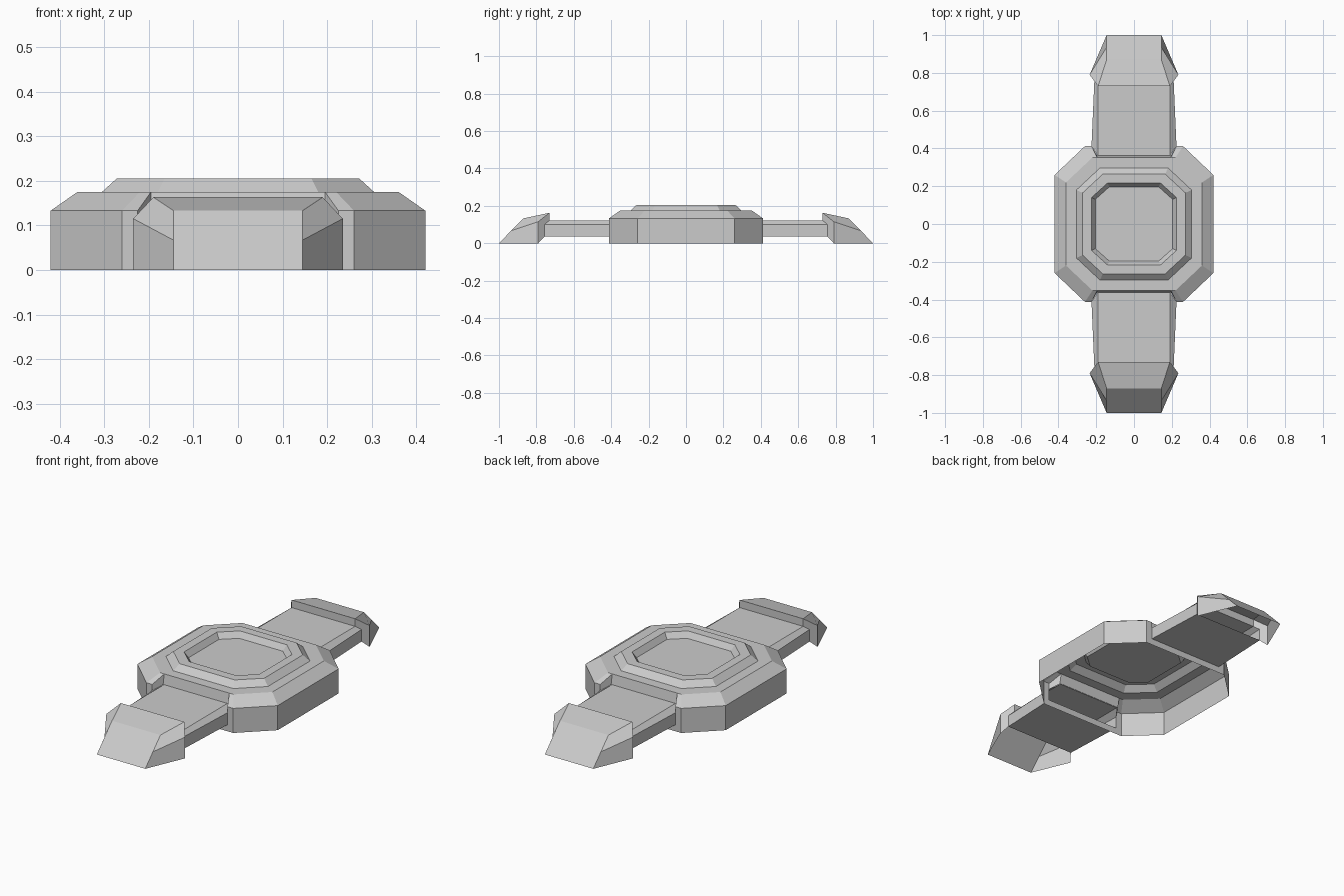
import bpy
import bmesh

if "Cube" in bpy.data.objects:
    bpy.data.objects.remove(bpy.data.objects["Cube"])

gray = bpy.data.materials.new("plain_gray")
gray.use_nodes = True
color = (0.6, 0.6, 0.6, 1)
gray.diffuse_color = color
gray.node_tree.nodes["Principled BSDF"].inputs["Base Color"].default_value = color


def finish(name, bm):
    bmesh.ops.remove_doubles(bm, verts=bm.verts, dist=0.0005)
    mesh = bpy.data.meshes.new(name)
    bm.to_mesh(mesh)
    bm.free()
    mesh.materials.append(gray)
    obj = bpy.data.objects.new(name, mesh)
    bpy.context.collection.objects.link(obj)


def face(bm, points, flip=False):
    verts = [bm.verts.new(p) for p in points]
    bm.faces.new(verts[::-1] if flip else verts)


def both_sides(bm, points, s):
    # a face and its mirror across x; s points the part to the front or back
    for m in (1, -1):
        face(bm, [(x * m, y * s, z) for x, y, z in points], m * s < 0)


def span(bm, a, b, s):
    # face across the middle between mirrored points a and b
    (xa, ya, za), (xb, yb, zb) = a, b
    face(bm, [(xa, ya * s, za), (-xa, ya * s, za),
              (-xb, yb * s, zb), (xb, yb * s, zb)], s < 0)


# Octagonal body: half width, corner, notch half width, height
steps = [(0.42, 0.26, 0.225, 0), (0.42, 0.26, 0.225, 0.133),
         (0.36, 0.22, 0.195, 0.175), (0.305, 0.18, 0.15, 0.175),
         (0.272, 0.165, 0.14, 0.205), (0.225, 0.14, 0.12, 0.205),
         (0.205, 0.13, 0.11, 0.175)]


def ring(a, c, n, z):
    b = a - 0.008
    quarter = [(a, c), (c, b), (n, b)]
    half = quarter + [(-x, y) for x, y in quarter[::-1]]
    return [(x, y, z) for x, y in half + [(-x, -y) for x, y in half]]


bm = bmesh.new()
rings = [ring(*s) for s in steps]
for level, (low, high) in enumerate(zip(rings, rings[1:])):
    for i in range(12):
        j = (i + 1) % 12
        if level < 2 and i in (2, 8):
            continue  # openings for the arms
        face(bm, [low[i], low[j], high[j], high[i]])
face(bm, rings[-1])
for s in (1, -1):
    span(bm, (0.225, 0.412, 0), (0.225, 0.412, 0.035), s)
    span(bm, (0.195, 0.362, 0.12), (0.195, 0.352, 0.175), s)
    both_sides(bm, [(0.225, 0.412, 0.1), (0.195, 0.362, 0.12),
                    (0.195, 0.352, 0.175), (0.225, 0.412, 0.133)], s)
finish("octagon_body", bm)

# Hollow arms and faceted end caps
for s, side in ((-1, "front"), (1, "back")):
    bm = bmesh.new()
    near = [(0.225, 0.412, 0.035), (0.225, 0.412, 0.1), (0.19, 0.36, 0.122)]
    far = [(0.21, 0.757, 0.035), (0.21, 0.757, 0.1), (0.19, 0.73, 0.122)]
    for i in range(2):
        both_sides(bm, [near[i], far[i], far[i + 1], near[i + 1]][::-1], s)
    span(bm, far[2], near[2], s)
    span(bm, near[0], far[0], s)
    finish(side + "_arm", bm)

    bm = bmesh.new()
    toe, cheek = (0.145, 1.0, 0), (0.145, 0.935, 0.067)
    brow, crest = (0.145, 0.87, 0.133), (0.19, 0.73, 0.163)
    wing, heel = (0.235, 0.79, 0.115), (0.235, 0.79, 0)
    span(bm, toe, brow, s)
    span(bm, brow, crest, s)
    span(bm, crest, far[2], s)
    both_sides(bm, [toe, cheek, wing, heel][::-1], s)
    both_sides(bm, [cheek, brow, crest, wing][::-1], s)
    both_sides(bm, [wing, crest, far[2], far[1]][::-1], s)
    both_sides(bm, [heel, wing, far[1], far[0]][::-1], s)
    finish(side + "_end_cap", bm)
